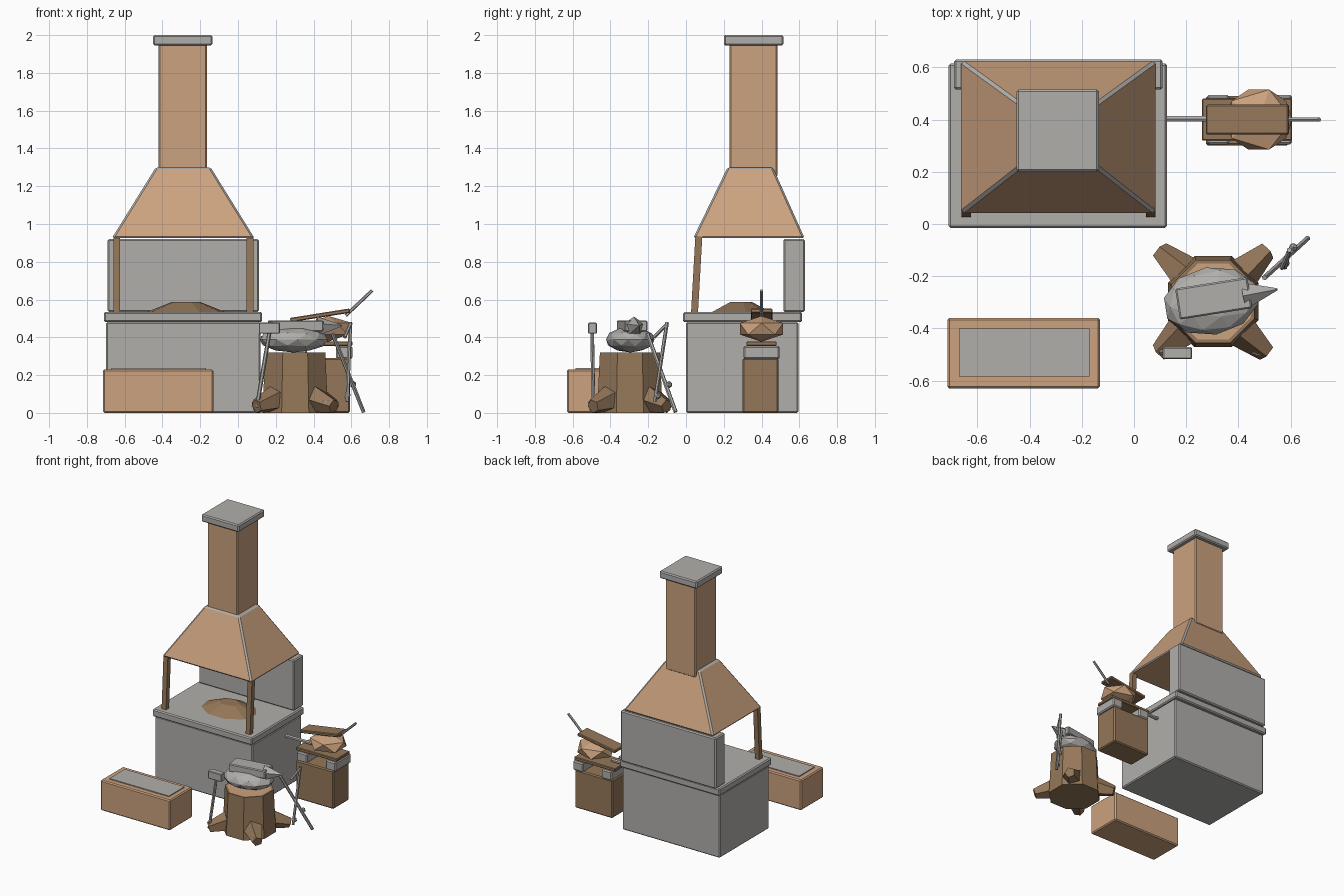
import bpy, bmesh, math
from mathutils import Vector, Matrix

if "Cube" in bpy.data.objects:
    bpy.data.objects.remove(bpy.data.objects["Cube"], do_unlink=True)


def material(name, rgb):
    m = bpy.data.materials.new(name)
    m.use_nodes = True
    m.diffuse_color = (*rgb, 1)
    m.node_tree.nodes["Principled BSDF"].inputs["Base Color"].default_value = (*rgb, 1)
    return m


TAN = material("tan_clay", (0.60, 0.36, 0.21))
BROWN = material("brown_wood", (0.30, 0.185, 0.10))
GREY = material("grey_stone", (0.44, 0.43, 0.41))


def finish(name, bm, mats, bevel=0.0, bevel_slot=-1):
    bmesh.ops.recalc_face_normals(bm, faces=bm.faces)
    mesh = bpy.data.meshes.new(name)
    bm.to_mesh(mesh)
    bm.free()
    for m in mats:
        mesh.materials.append(m)
    ob = bpy.data.objects.new(name, mesh)
    bpy.context.collection.objects.link(ob)
    if bevel:
        mod = ob.modifiers.new("edge", "BEVEL")
        mod.width, mod.segments, mod.material = bevel, 1, bevel_slot
    return ob


def box(name, x, y, z, mat, bevel=0.008, turn=None):
    """Box from (min, max) ranges, with an optional rotation about its centre."""
    bm = bmesh.new()
    bmesh.ops.create_cube(bm, size=1)
    bmesh.ops.scale(bm, vec=[r[1] - r[0] for r in (x, y, z)], verts=bm.verts)
    ob = finish(name, bm, [mat], bevel)
    ob.location = [sum(r) / 2 for r in (x, y, z)]
    if turn:
        ob.rotation_euler = turn
    return ob


def rod(name, a, b, r1, r2, mat, sides=6, spin=0.0):
    """Tapered prism running from point a to point b."""
    a, b = Vector(a), Vector(b)
    bm = bmesh.new()
    bmesh.ops.create_cone(bm, cap_ends=True, segments=sides, radius1=r1, radius2=r2,
                          depth=(b - a).length)
    turn = (b - a).to_track_quat("Z", "Y").to_matrix().to_4x4()
    bm.transform(Matrix.Translation((a + b) / 2) @ turn @ Matrix.Rotation(spin, 4, "Z"))
    return finish(name, bm, [mat])


def lump(name, centre, size, mat, detail=1, turn=0.0):
    """Faceted ellipsoid."""
    bm = bmesh.new()
    bmesh.ops.create_icosphere(bm, subdivisions=detail, radius=1)
    bm.transform(Matrix.Translation(centre) @ Matrix.Rotation(turn, 4, "Z")
                 @ Matrix.Diagonal((*size, 1)))
    return finish(name, bm, [mat])


# Forge table and back wall
box("forge_base", (-0.70, 0.12), (0, 0.595), (0, 0.48), GREY)
box("forge_slab", (-0.71, 0.127), (-0.015, 0.615), (0.48, 0.535), GREY)
box("back_wall", (-0.69, 0.11), (0.515, 0.63), (0.535, 0.92), GREY)

# Front posts, leaning slightly outward at the top
for side, x in (("right", -0.642), ("left", 0.064)):
    rod(f"{side}_post", (x, 0.045, 0.53), (x, 0.068, 0.935), 0.026, 0.026, BROWN, 4,
        math.pi / 4)

# Hood: a tapered box with pale chamfered ridges
bm = bmesh.new()
bmesh.ops.create_cube(bm, size=1)
for v in bm.verts:
    if v.co.z > 0:
        v.co = (-0.29 + v.co.x * 0.29, 0.34 + v.co.y * 0.24, 1.30)
    else:
        v.co = (-0.29 + v.co.x * 0.755, 0.333 + v.co.y * 0.59, 0.925)
finish("hood", bm, [TAN, GREY], 0.01, 1)

# Chimney
box("chimney", (-0.42, -0.165), (0.23, 0.485), (1.25, 1.96), TAN)
box("chimney_cap", (-0.45, -0.135), (0.2, 0.515), (1.945, 2.0), GREY)

# Coal bed: low faceted mound
bm = bmesh.new()
bmesh.ops.create_cone(bm, cap_ends=True, segments=9, radius1=1, radius2=0.35, depth=1)
bm.transform(Matrix.Translation((-0.275, 0.29, 0.56)) @ Matrix.Diagonal((0.215, 0.165, 0.055, 1)))
finish("coal_bed", bm, [BROWN])

# Quench trough
box("trough", (-0.715, -0.13), (-0.63, -0.36), (0, 0.23), TAN)
box("trough_water", (-0.67, -0.17), (-0.585, -0.40), (0.229, 0.237), GREY, 0)

# Stump with a pale top inside a bark rim
bm = bmesh.new()
bmesh.ops.create_cone(bm, cap_ends=True, segments=8, radius1=0.188, radius2=0.172, depth=0.32)
bm.transform(Matrix.Translation((0.303, -0.297, 0.16)) @ Matrix.Rotation(math.pi / 8, 4, "Z"))
top = [f for f in bm.faces if f.normal.z > 0.9]
bmesh.ops.inset_region(bm, faces=top, thickness=0.015)
for f in top:
    f.material_index = 1
finish("stump", bm, [BROWN, TAN])

# Roots
for sx in (-1, 1):
    for sy in (-1, 1):
        rod(f"root_{'left' if sx > 0 else 'right'}_{'back' if sy > 0 else 'front'}",
            (0.303 + sx * 0.1, -0.297 + sy * 0.1, 0.075),
            (0.303 + sx * 0.205, -0.297 + sy * 0.195, 0.035), 0.075, 0.038, BROWN, 5, 0.3)
lump("root_stone", (0.475, -0.48, 0.05), (0.035, 0.03, 0.03), GREY)

# Anvil
tilt = math.radians(9)
lump("anvil_body", (0.295, -0.295, 0.388), (0.185, 0.13, 0.068), GREY, 2, tilt)
box("anvil_face", (0.165, 0.445), (-0.345, -0.225), (0.43, 0.49), GREY, 0.006, (0, 0, tilt))
rod("anvil_horn", (0.42, -0.275, 0.455), (0.55, -0.25, 0.462), 0.055, 0.004, GREY, 5)

# Hammer leaning against the stump
box("hammer_head", (0.11, 0.222), (-0.518, -0.472), (0.42, 0.478), GREY, 0.004)
rod("hammer_handle", (0.10, -0.49, 0.03), (0.167, -0.497, 0.43), 0.011, 0.011, GREY)

# Leaning tongs and poker
rod("poker", (0.665, -0.055, 0.005), (0.50, -0.205, 0.42), 0.011, 0.011, GREY)
rod("tongs_arm", (0.578, -0.165, 0.06), (0.595, -0.10, 0.48), 0.01, 0.01, GREY)
rod("tongs_tip", (0.595, -0.10, 0.47), (0.565, -0.17, 0.40), 0.009, 0.009, GREY)
lump("tongs_knob", (0.58, -0.15, 0.09), (0.018, 0.018, 0.02), GREY)
lump("poker_knob", (0.61, -0.09, 0.15), (0.018, 0.018, 0.02), GREY)

# Bellows stand
box("bellows_block", (0.275, 0.592), (0.30, 0.49), (0, 0.29), BROWN)
for side, x in (("inner", 0.28), ("outer", 0.52)):
    box(f"{side}_bracket", (x, x + 0.085), (0.305, 0.495), (0.285, 0.355), GREY)

# Bellows: boards, leather bag, nozzle and handle
box("bellows_lower_board", (0.26, 0.605), (0.32, 0.48), (0.355, 0.378), BROWN, 0.004)
lump("bellows_bag", (0.478, 0.40, 0.445), (0.145, 0.135, 0.068), TAN)
box("bellows_upper_board", (0.275, 0.595), (0.343, 0.457), (0.505, 0.528), BROWN, 0.005,
    (0, math.radians(-9), 0))
rod("bellows_nozzle", (0.122, 0.403, 0.395), (0.34, 0.403, 0.395), 0.013, 0.013, GREY)
rod("bellows_handle", (0.57, 0.40, 0.515), (0.71, 0.40, 0.648), 0.009, 0.009, GREY)
